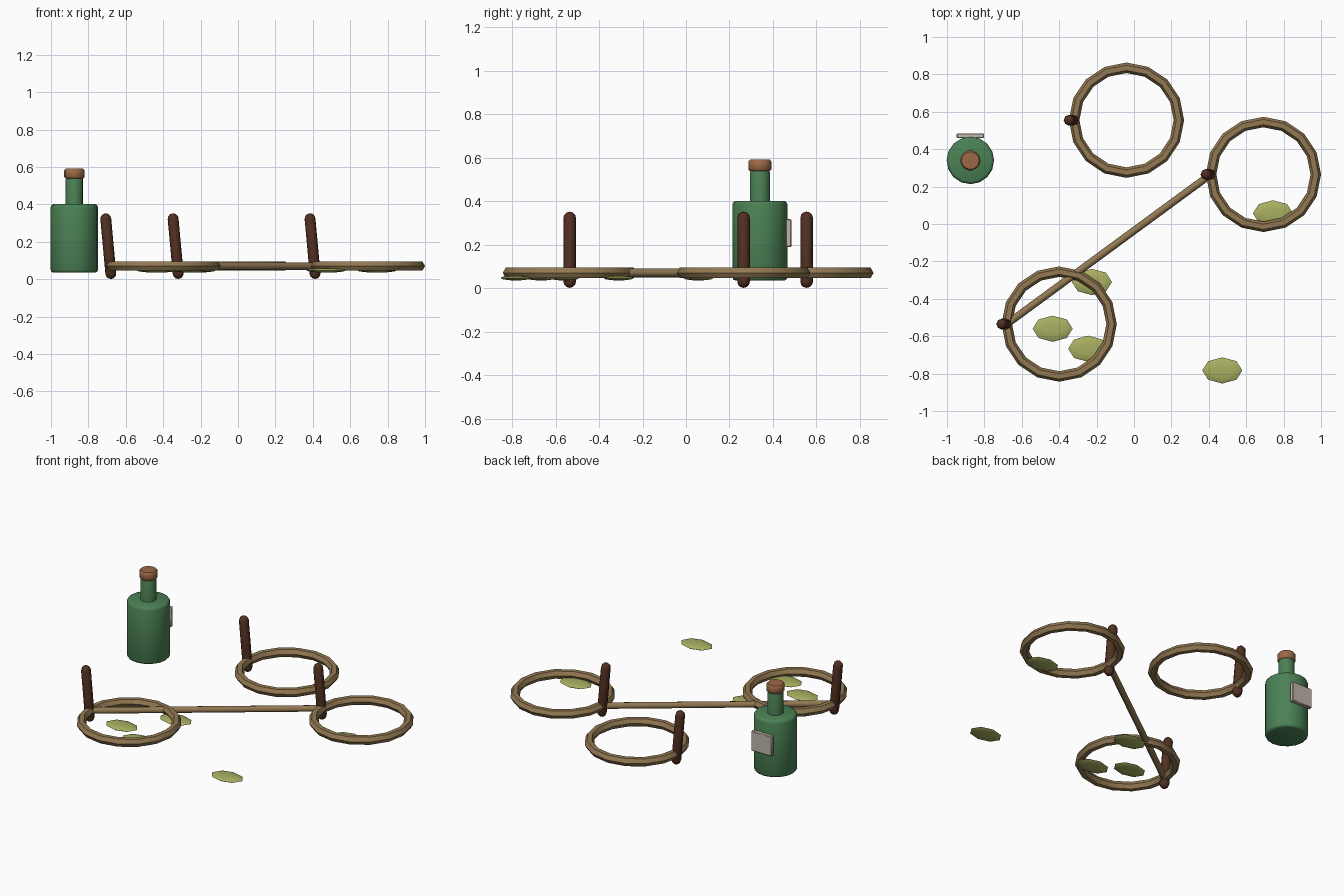
import bpy, math
from mathutils import Vector

if "Cube" in bpy.data.objects:
    bpy.data.objects.remove(bpy.data.objects["Cube"])


def mat(name, r, g, b):
    m = bpy.data.materials.new(name)
    m.diffuse_color = (r, g, b, 1)
    m.use_nodes = True
    m.node_tree.nodes["Principled BSDF"].inputs["Base Color"].default_value = m.diffuse_color
    return m


WICKER = mat("wicker", 0.29, 0.19, 0.085)
DARK = mat("dark_wood", 0.085, 0.03, 0.015)
GLASS = mat("green_glass", 0.07, 0.22, 0.09)
CORK = mat("cork", 0.33, 0.14, 0.06)
PAPER = mat("paper", 0.52, 0.47, 0.41)
LEAF = mat("leaf", 0.40, 0.43, 0.12)


def finish(name, m, angle=35):
    o = bpy.context.object
    o.name = name
    o.data.materials.append(m)
    bpy.ops.object.transform_apply(location=False, rotation=False, scale=True)
    bpy.ops.object.shade_smooth_by_angle(angle=math.radians(angle))
    return o


def lathe(name, profile, segs, m, matrix_loc, axis=Vector((0, 0, 1)), angle=50):
    """Revolve (radius, height) points; r = 0 makes a pole."""
    verts, faces, rings = [], [], []
    for r, z in profile:
        n = 1 if r == 0 else segs
        rings.append(range(len(verts), len(verts) + n))
        verts += [(r * math.cos(2 * math.pi * i / segs),
                   r * math.sin(2 * math.pi * i / segs), z) for i in range(n)]
    for a, b in zip(rings, rings[1:]):
        for i in range(segs):
            j = (i + 1) % segs
            f = [a[i % len(a)], a[j % len(a)], b[j % len(b)], b[i % len(b)]]
            faces.append(list(dict.fromkeys(f)))
    me = bpy.data.meshes.new(name)
    me.from_pydata(verts, [], faces)
    o = bpy.data.objects.new(name, me)
    bpy.context.collection.objects.link(o)
    o.location = matrix_loc
    o.rotation_mode = 'QUATERNION'
    o.rotation_quaternion = axis.to_track_quat('Z', 'Y')
    bpy.ops.object.select_all(action='DESELECT')
    o.select_set(True)
    bpy.context.view_layer.objects.active = o
    return finish(name, m, angle)


def rod(name, p, q, r, segs, m):
    """Round-ended rod between two points."""
    p, q = Vector(p), Vector(q)
    L = (q - p).length
    arc = [(r * math.cos(t), r * math.sin(t)) for t in (0, math.pi / 6, math.pi / 3)]
    prof = ([(0, -r)] + [(a, -b) for a, b in reversed(arc)]
            + [(a, L + b) for a, b in arc] + [(0, L + r)])
    return lathe(name, prof, segs, m, p, q - p)


# Hoops, each with a leaning peg on its left
for i, (x, y) in enumerate([(-0.04, 0.555), (0.692, 0.265), (-0.40, -0.535)]):
    bpy.ops.mesh.primitive_torus_add(location=(x, y, 0.07), major_segments=16,
                                     minor_segments=6, major_radius=0.28,
                                     minor_radius=0.028)
    finish(f"hoop_{i + 1}", WICKER)
    rod(f"peg_{i + 1}", (x - 0.28, y, 0.03), (x - 0.307, y, 0.323), 0.029, 8, DARK)

# Long stick joining two pegs
stick_a, stick_b = Vector((-0.68, -0.535, 0.07)), Vector((0.41, 0.265, 0.07))
L = (stick_b - stick_a).length
lathe("stick", [(0, 0), (0.02, 0), (0.02, L), (0, L)], 8, WICKER,
      stick_a, stick_b - stick_a)

# Bottle, neck, stopper
base = (-0.875, 0.34, 0)
lathe("bottle_body", [(0, 0.035), (0.112, 0.035), (0.122, 0.039), (0.127, 0.05),
                      (0.127, 0.383), (0.122, 0.396), (0.112, 0.401), (0, 0.401)],
      16, GLASS, base)
lathe("bottle_neck", [(0, 0.39), (0.047, 0.39), (0.047, 0.533), (0.043, 0.545),
                      (0, 0.545)], 14, GLASS, base)
lathe("stopper", [(0, 0.538), (0.047, 0.538), (0.054, 0.546), (0.054, 0.582),
                  (0.047, 0.591), (0, 0.591)], 14, CORK, base)

# Label on the back of the bottle
bpy.ops.mesh.primitive_cube_add(size=1, location=(-0.875, 0.472, 0.253))
bpy.context.object.scale = (0.146, 0.026, 0.128)
label = finish("label", PAPER, 30)
bev = label.modifiers.new("bevel", 'BEVEL')
bev.width = 0.004
bev.segments = 1

# Flat leaves
for i, (x, y) in enumerate([(-0.435, -0.56), (-0.245, -0.667), (-0.225, -0.31),
                            (0.472, -0.783), (0.743, 0.057)]):
    bpy.ops.mesh.primitive_uv_sphere_add(segments=8, ring_count=6, radius=1,
                                         location=(x, y, 0.047))
    bpy.context.object.scale = (0.107, 0.07, 0.012)
    finish(f"leaf_{i + 1}", LEAF)
